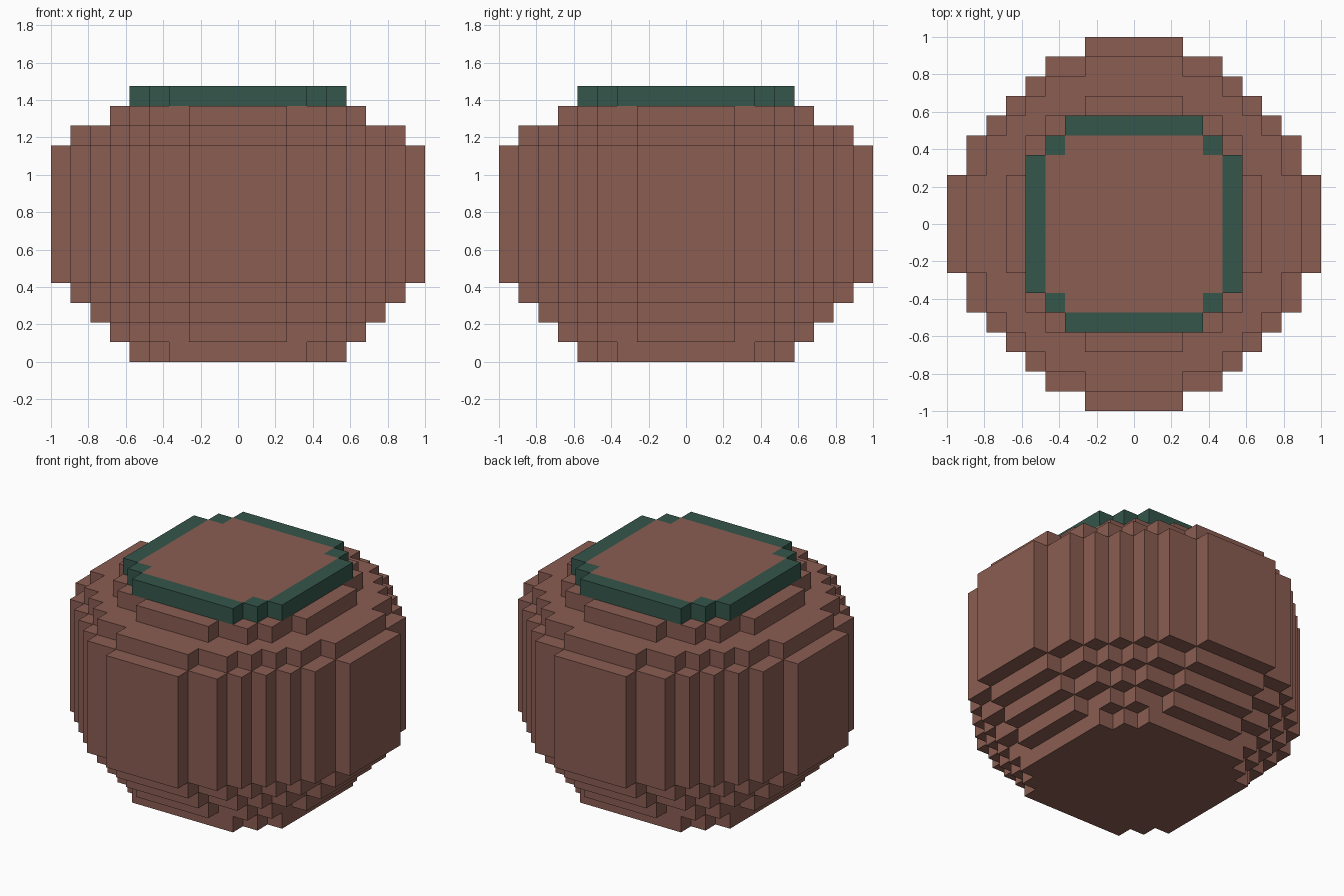
import bpy
import bmesh

cube = bpy.data.objects.get("Cube")
if cube:
    bpy.data.objects.remove(cube, do_unlink=True)

U = 2 / 19  # one block


def make_material(name, colour):
    mat = bpy.data.materials.new(name)
    mat.use_nodes = True
    mat.diffuse_color = colour
    mat.node_tree.nodes["Principled BSDF"].inputs["Base Color"].default_value = colour
    return mat


brown = make_material("clay brown", (0.254, 0.110, 0.084, 1))
green = make_material("dark green", (0.034, 0.093, 0.070, 1))


def stepped_outline(first, radius):
    """Blocky circle: one stepped quarter, turned four times."""
    steps = [first] + [4.5 + i for i in range(int(radius - 4.5) + 1)]
    n = len(steps)
    quarter = []
    for i in range(n):
        quarter.append((steps[i], steps[n - 1 - i]))
        if i < n - 1:
            quarter.append((steps[i], steps[n - 2 - i]))
    points = []
    for _ in range(4):
        points += quarter
        quarter = [(y, -x) for x, y in quarter]
    return points


def box_outline(x0, x1, y0, y1):
    return [(x0, y0), (x1, y0), (x1, y1), (x0, y1)]


def add_prism(bm, outline, z0, z1):
    base = bm.faces.new([bm.verts.new((x * U, y * U, z0 * U)) for x, y in outline])
    top = bmesh.ops.extrude_face_region(bm, geom=[base], use_keep_orig=True)
    verts = [v for v in top["geom"] if isinstance(v, bmesh.types.BMVert)]
    bmesh.ops.translate(bm, verts=verts, vec=(0, 0, (z1 - z0) * U))


def finish(name, bm, mat):
    bmesh.ops.recalc_face_normals(bm, faces=bm.faces[:])
    mesh = bpy.data.meshes.new(name)
    bm.to_mesh(mesh)
    bm.free()
    mesh.materials.append(mat)
    bpy.context.collection.objects.link(bpy.data.objects.new(name, mesh))


# Stacked body layers: name, first step, radius, bottom, top
layers = [
    ("base_layer", 3.5, 5.5, 0, 1),
    ("lower_layer_1", 2.5, 6.5, 1, 2),
    ("lower_layer_2", 2.5, 7.5, 2, 3),
    ("lower_layer_3", 2.5, 8.5, 3, 4),
    ("belly", 2.5, 9.5, 4, 11),
    ("shoulder", 2.5, 8.5, 11, 12),
    ("neck", 2.5, 6.5, 12, 13),
    ("top_fill", 3.5, 4.5, 13, 14),
]
for name, first, radius, z0, z1 in layers:
    bm = bmesh.new()
    add_prism(bm, stepped_outline(first, radius), z0, z1)
    finish(name, bm, brown)

# Green rim: four bars and four corner blocks, flush with the fill
bm = bmesh.new()
for s in (-1, 1):
    near, far = sorted((s * 4.5, s * 5.5))
    add_prism(bm, box_outline(-3.5, 3.5, near, far), 13, 14)
    add_prism(bm, box_outline(near, far, -3.5, 3.5), 13, 14)
    for t in (-1, 1):
        x0, x1 = sorted((s * 3.5, s * 4.5))
        y0, y1 = sorted((t * 3.5, t * 4.5))
        add_prism(bm, box_outline(x0, x1, y0, y1), 13, 14)
finish("rim", bm, green)
